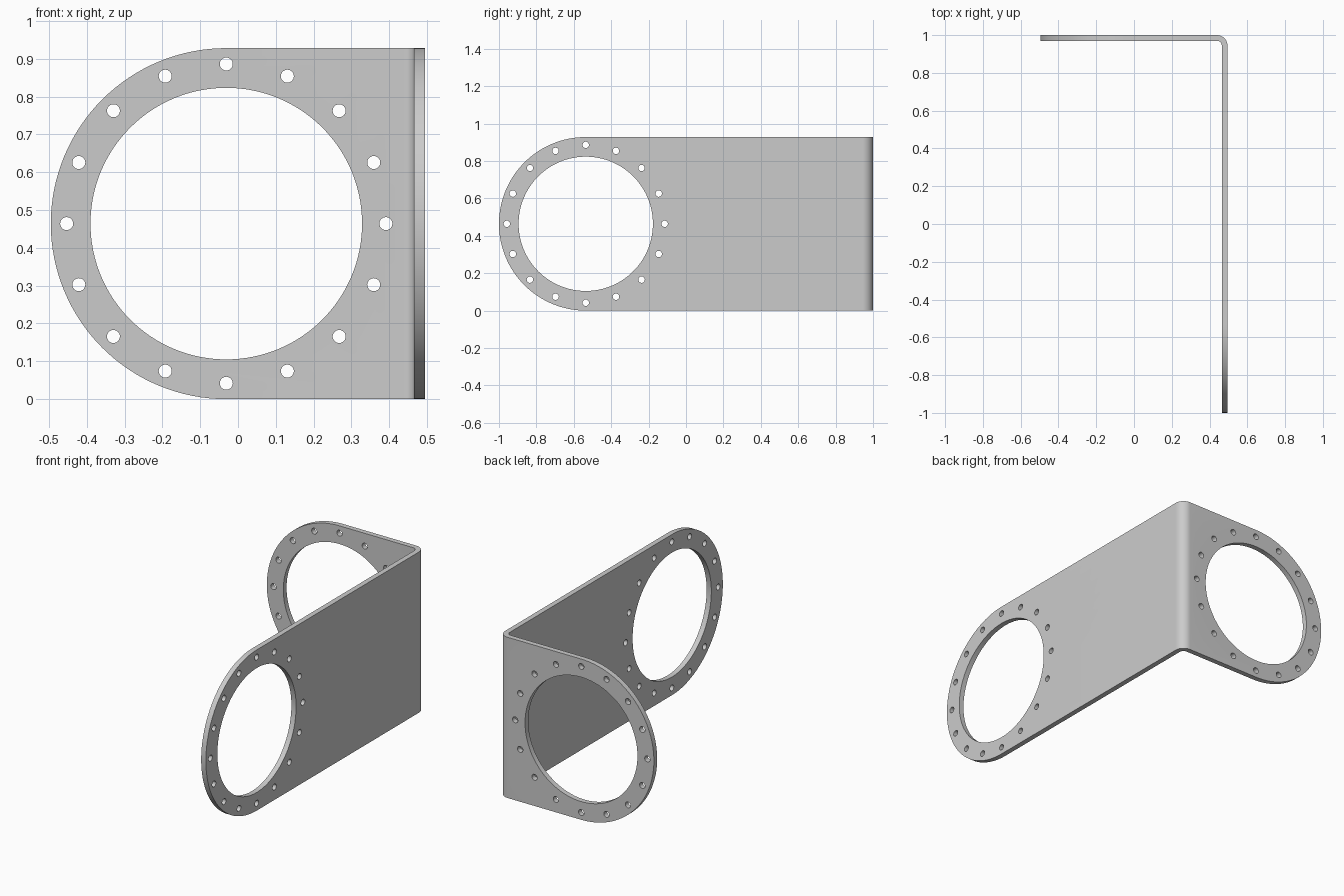
import bpy, bmesh
from math import cos, sin, pi, radians
from mathutils import Vector

cube = bpy.data.objects.get("Cube")
if cube:
    bpy.data.objects.remove(cube, do_unlink=True)

R = 0.464                 # rounded end radius, half the bracket height
HOLE_R = 0.359            # large opening
BOLT_RING, BOLT_R, BOLTS = 0.422, 0.0172, 16
THICK, BEND_R = 0.03, 0.056
X_OUT, Y_OUT = 0.495, 1.0
BACK_CX, SIDE_CY = R - X_OUT, R - Y_OUT


def arc(cx, cy, r, start, end, n):
    return [(cx + r * cos(start + (end - start) * i / n),
             cy + r * sin(start + (end - start) * i / n)) for i in range(n + 1)]


def prism(bm, points, place, sweep):
    """Extrude an outline, mapped to 3D by place, along the sweep vector."""
    face = bm.faces.new([bm.verts.new(place(u, v)) for u, v in points])
    extruded = bmesh.ops.extrude_face_region(bm, geom=[face], use_keep_orig=True)
    verts = [g for g in extruded["geom"] if isinstance(g, bmesh.types.BMVert)]
    bmesh.ops.translate(bm, verts=verts, vec=sweep)


def make_object(name, bm):
    bmesh.ops.recalc_face_normals(bm, faces=bm.faces[:])
    mesh = bpy.data.meshes.new(name)
    bm.to_mesh(mesh)
    bm.free()
    obj = bpy.data.objects.new(name, mesh)
    bpy.context.collection.objects.link(obj)
    return obj


def plate_cutter(name, place, sweep):
    """Rounds a plate end and punches the opening and its bolt ring."""
    bm = bmesh.new()
    far = R + 0.1
    end = arc(0, 0, R, pi / 2, 3 * pi / 2, 64)
    prism(bm, end + [(0, -far), (-far, -far), (-far, far), (0, far)], place, sweep)
    prism(bm, arc(0, 0, HOLE_R, 0, 2 * pi, 128)[:-1], place, sweep)
    for u, v in arc(0, 0, BOLT_RING, 0, 2 * pi, BOLTS)[:-1]:
        prism(bm, arc(u, v, BOLT_R, 0, 2 * pi, 24)[:-1], place, sweep)
    cutter = make_object(name, bm)
    cutter.hide_render = True
    return cutter


# Bent sheet: L-shaped section swept upwards, ends left long for trimming
bx, by = X_OUT - BEND_R, Y_OUT - BEND_R
section = [(-X_OUT - 0.03, Y_OUT - THICK), (-X_OUT - 0.03, Y_OUT)]
section += arc(bx, by, BEND_R, pi / 2, 0, 14)
section += [(X_OUT, -Y_OUT - 0.03), (X_OUT - THICK, -Y_OUT - 0.03)]
section += arc(bx, by, BEND_R - THICK, 0, pi / 2, 14)
bm = bmesh.new()
prism(bm, section, lambda u, v: Vector((u, v, 0)), Vector((0, 0, 2 * R)))
bracket = make_object("bent_bracket", bm)

# Trim both plates
cutters = [
    plate_cutter("back_plate_cutter",
                 lambda u, v: Vector((BACK_CX + u, Y_OUT - 0.1, R + v)),
                 Vector((0, 0.2, 0))),
    plate_cutter("side_plate_cutter",
                 lambda u, v: Vector((X_OUT - 0.1, SIDE_CY + u, R + v)),
                 Vector((0.2, 0, 0))),
]
bpy.ops.object.select_all(action="DESELECT")
bpy.context.view_layer.objects.active = bracket
bracket.select_set(True)
for cutter in cutters:
    mod = bracket.modifiers.new(cutter.name, "BOOLEAN")
    mod.operation = "DIFFERENCE"
    mod.solver = "EXACT"
    mod.object = cutter
    bpy.ops.object.modifier_apply(modifier=mod.name)
    bpy.data.objects.remove(cutter, do_unlink=True)

# Plain grey metal
grey = bpy.data.materials.new("grey_metal")
grey.use_nodes = True
colour = (0.6, 0.6, 0.6, 1)
grey.diffuse_color = colour
grey.node_tree.nodes["Principled BSDF"].inputs["Base Color"].default_value = colour
bracket.data.materials.clear()
bracket.data.materials.append(grey)
bpy.ops.object.shade_smooth_by_angle(angle=radians(30))
